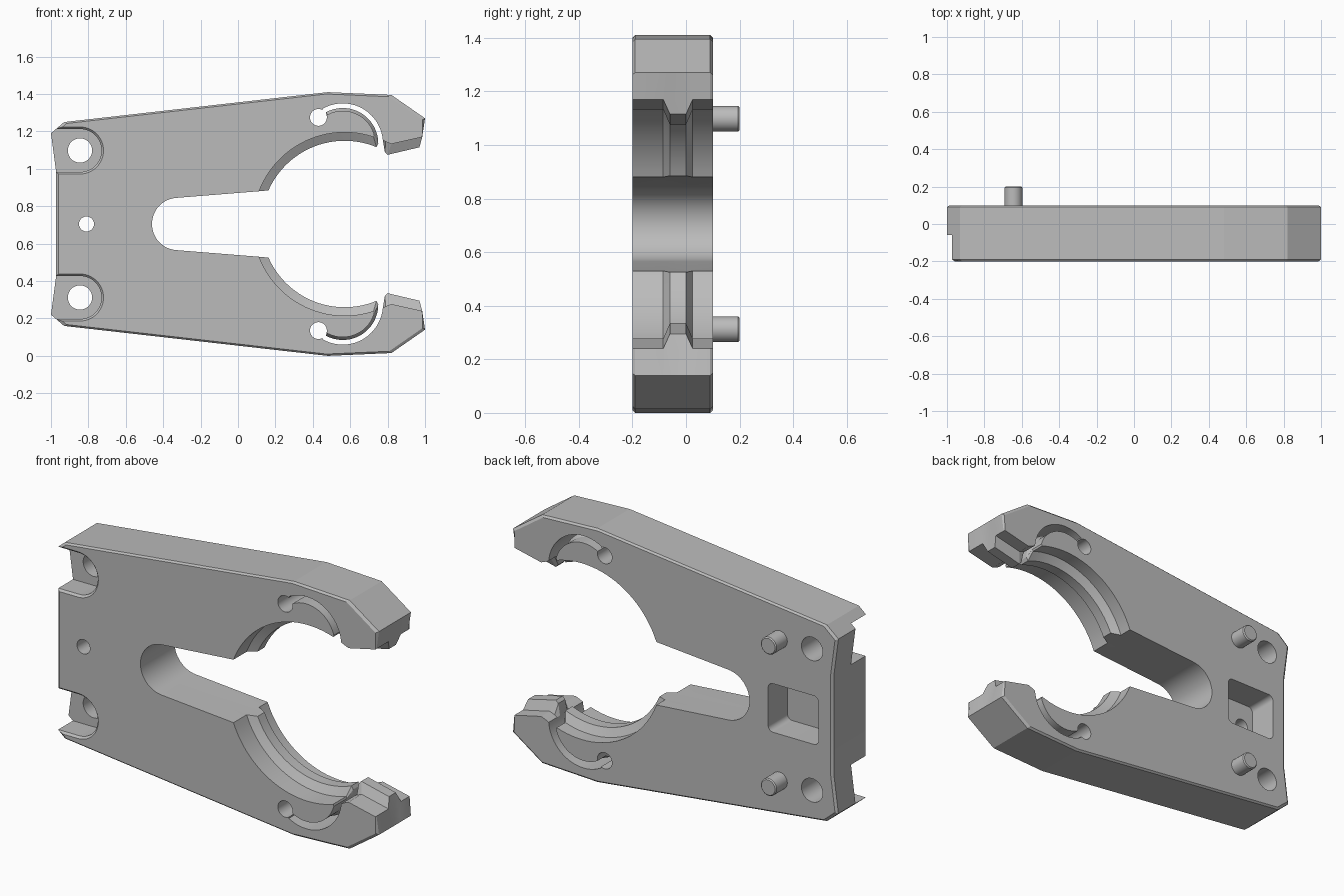
import bpy, bmesh
from math import sin, cos, radians, asin, acos, degrees

if "Cube" in bpy.data.objects:
    bpy.data.objects.remove(bpy.data.objects["Cube"], do_unlink=True)

MID = 0.705          # height of the mirror plane
FRONT, BACK = -0.2, 0.1

grey = bpy.data.materials.new("plain_grey")
grey.use_nodes = True
grey.diffuse_color = (0.5, 0.5, 0.5, 1)
grey.node_tree.nodes["Principled BSDF"].inputs["Base Color"].default_value = (0.5, 0.5, 0.5, 1)


def arc(cx, cz, r, a0, a1, n):
    """Points on an arc, angles in degrees."""
    angles = [radians(a0 + (a1 - a0) * i / n) for i in range(n + 1)]
    return [(cx + r * cos(a), cz + r * sin(a)) for a in angles]


def loft(name, rings):
    """Closed solid through (y, outline) rings with equal point counts."""
    bm = bmesh.new()
    loops = [[bm.verts.new((x, y, MID + z)) for x, z in pts] for y, pts in rings]
    for a, b in zip(loops, loops[1:]):
        for i in range(len(a)):
            j = (i + 1) % len(a)
            bm.faces.new((a[i], a[j], b[j], b[i]))
    bm.faces.new(loops[0])
    bm.faces.new(loops[-1])
    bmesh.ops.recalc_face_normals(bm, faces=bm.faces)
    mesh = bpy.data.meshes.new(name)
    bm.to_mesh(mesh)
    bm.free()
    mesh.materials.append(grey)
    ob = bpy.data.objects.new(name, mesh)
    bpy.context.collection.objects.link(ob)
    return ob


def activate(ob):
    bpy.ops.object.select_all(action='DESELECT')
    ob.select_set(True)
    bpy.context.view_layer.objects.active = ob


def outline(ridge, edge_scale=1.0):
    """Gripper outline; ridge=True gives the section through the central rib."""
    r = 0.445 if ridge else 0.49
    mouth = 0.18 if ridge else 0.175
    tip = 0.17 if ridge else 0.155
    # slot end and round seat
    half = arc(-0.32, 0, 0.14, 180, 95, 14)
    half += arc(0.57, 0, r, 180 - degrees(asin(mouth / r)), degrees(acos(tip / r)), 24)
    # spring finger, relief hole, outer wall of the slit
    half += arc(0.56, 0.43, 0.19 if ridge else 0.175, 0 if ridge else 15, 118, 24)
    half += arc(0.43, 0.57, 0.045, 15, -300, 48)
    half += arc(0.56, 0.43, 0.215, 120, 5, 24)
    # jaw tip
    if ridge:
        half += [(0.785, 0.385), (0.80, 0.37), (0.97, 0.41)]
    else:
        half += [(0.79, 0.44), (0.82, 0.428), (0.985, 0.465)]
    # outside edge
    edge = [(1.0, 0.565), (0.82, 0.69), (0.48, 0.705), (-0.93, 0.545), (-1.0, 0.485), (-0.972, 0.275)]
    half += [(x * edge_scale, z * edge_scale) for x, z in edge]
    return half + [(x, -z) for x, z in reversed(half[1:])]


# Main body: plain section at both faces, rib in the middle, chamfered rim
plain, rib, rim = outline(False), outline(True), outline(False, 0.986)
body = loft("gripper_body", [
    (FRONT, rim), (FRONT + 0.01, plain), (-0.085, plain), (-0.06, rib),
    (0.0, rib), (0.025, plain), (BACK - 0.01, plain), (BACK, rim)])


def recess(cz, r):
    return [(-1.1, cz - r)] + arc(-0.845, cz, r, -90, 90, 30) + [(-1.1, cz + r)]


# Cutters: screw holes with open recesses, pin hole, back pocket
cutters = []
for s in (1, -1):
    cz = s * 0.393
    hole = arc(-0.845, cz, 0.065, 0, 354, 59)
    cutters.append(loft("screw_hole_cutter", [(-0.3, hole), (0.3, hole)]))
    cutters.append(loft("recess_cutter", [
        (-0.3, recess(cz, 0.126)), (FRONT, recess(cz, 0.126)),
        (FRONT + 0.012, recess(cz, 0.115)), (-0.06, recess(cz, 0.115))]))
pin = arc(-0.81, 0, 0.04, 0, 354, 59)
cutters.append(loft("pin_hole_cutter", [(-0.3, pin), (0.0, pin)]))
pocket = []
for k, (x, z) in enumerate([(-0.605, 0.105), (-0.855, 0.105), (-0.855, -0.105), (-0.605, -0.105)]):
    pocket += arc(x, z, 0.03, 90 * k, 90 * k + 90, 12)
cutters.append(loft("pocket_cutter", [(-0.07, pocket), (0.3, pocket)]))

activate(body)
for cutter in cutters:
    mod = body.modifiers.new("cut", 'BOOLEAN')
    mod.operation = 'DIFFERENCE'
    mod.solver = 'EXACT'
    mod.object = cutter
    bpy.ops.object.modifier_apply(modifier=mod.name)
    bpy.data.objects.remove(cutter, do_unlink=True)

# Locating pegs on the back
pegs = []
for side, s in (("upper", 1), ("lower", -1)):
    ring, end = (arc(-0.645, s * 0.393, r, 0, 354, 59) for r in (0.048, 0.042))
    pegs.append(loft(side + "_peg", [(BACK - 0.02, ring), (0.194, ring), (0.2, end)]))

for ob in [body] + pegs:
    activate(ob)
    bpy.ops.object.shade_smooth_by_angle(angle=radians(8.5))
